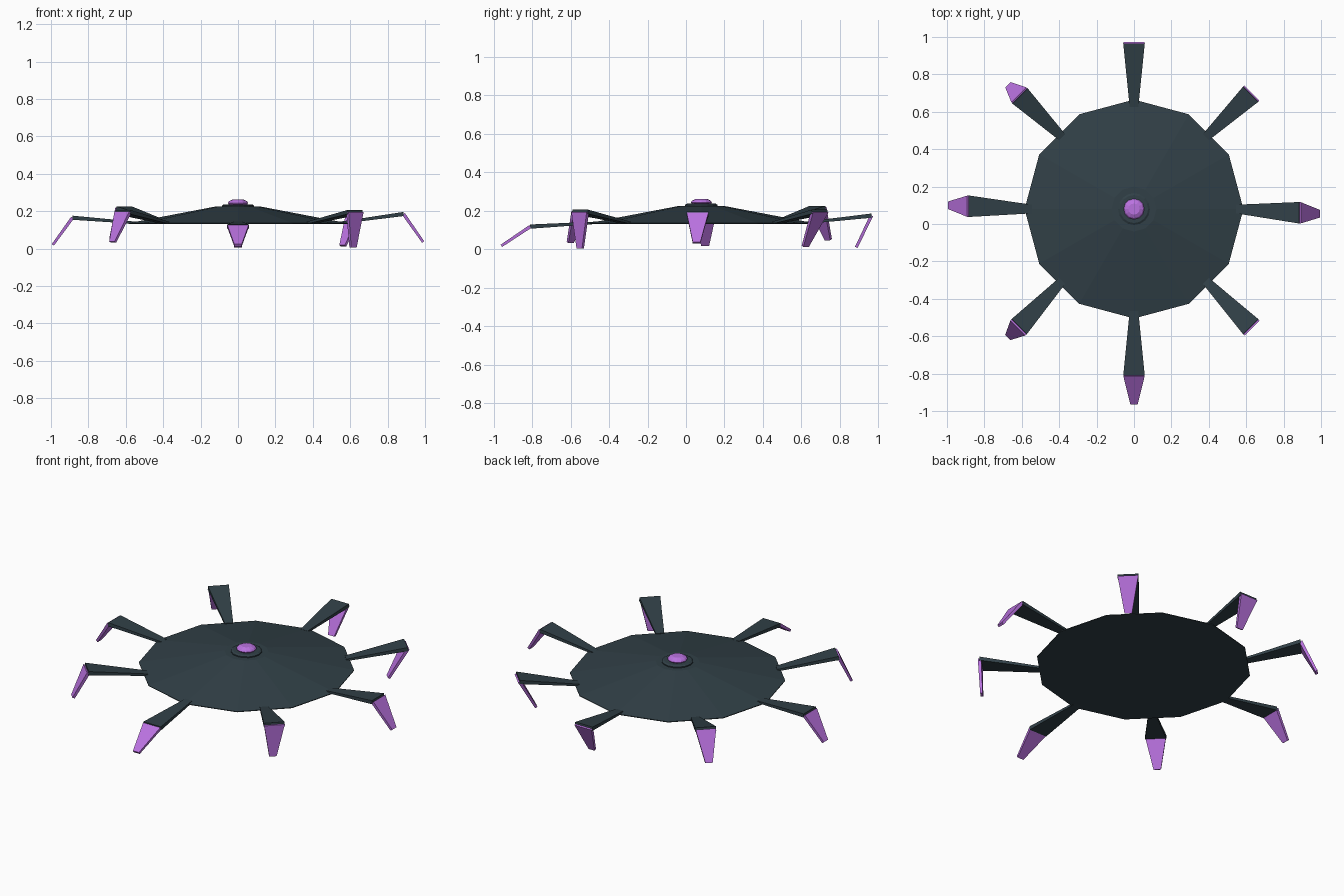
import bpy, bmesh, math
from mathutils import Vector

if "Cube" in bpy.data.objects:
    bpy.data.objects.remove(bpy.data.objects["Cube"])


def material(name, r, g, b):
    lin = [((c / 255 + 0.055) / 1.055) ** 2.4 for c in (r, g, b)]
    m = bpy.data.materials.new(name)
    m.diffuse_color = (*lin, 1)
    m.use_nodes = True
    m.node_tree.nodes["Principled BSDF"].inputs["Base Color"].default_value = m.diffuse_color
    return m


slate = material("dark slate", 49, 64, 71)
purple = material("purple", 186, 114, 224)
CENTRE = Vector((0, 0.08, 0))


def finish(bm, name, mat):
    bmesh.ops.recalc_face_normals(bm, faces=bm.faces)
    me = bpy.data.meshes.new(name)
    bm.to_mesh(me)
    bm.free()
    me.materials.append(mat)
    ob = bpy.data.objects.new(name, me)
    bpy.context.collection.objects.link(ob)
    return ob


def lathe(name, profile, sides, mat):
    """Closed stack of rings (radius, z) around the body axis."""
    bm = bmesh.new()
    rings = []
    for r, z in profile:
        rings.append([bm.verts.new(CENTRE + Vector((r * math.cos(a), r * math.sin(a), z)))
                      for a in (2 * math.pi * i / sides for i in range(sides))])
    for lo, hi in zip(rings, rings[1:]):
        for i in range(sides):
            j = (i + 1) % sides
            bm.faces.new((lo[i], lo[j], hi[j], hi[i]))
    bm.faces.new(rings[0])
    bm.faces.new(rings[-1])
    return finish(bm, name, mat)


def bar(name, p0, p1, w0, w1, t0, t1, side, mat):
    """Tapered flat bar from p0 to p1."""
    n = (p1 - p0).cross(side).normalized()
    bm = bmesh.new()
    ends = []
    for p, w, t in ((p0, w0, t0), (p1, w1, t1)):
        ends.append([bm.verts.new(p + side * (w / 2 * a) + n * (t / 2 * b))
                     for a, b in ((-1, -1), (1, -1), (1, 1), (-1, 1))])
    a, b = ends
    for i in range(4):
        j = (i + 1) % 4
        bm.faces.new((a[i], a[j], b[j], b[i]))
    bm.faces.new(a)
    bm.faces.new(b)
    return finish(bm, name, mat)


# Shallow twelve-sided body with a hub plate and a low dome
lathe("body", [(0.585, 0.132), (0.585, 0.136), (0.12, 0.225)], 12, slate)
lathe("hub_plate", [(0.085, 0.215), (0.085, 0.231), (0.075, 0.237)], 16, slate)
lathe("dome", [(0.048, 0.234), (0.055, 0.244), (0.048, 0.253), (0.03, 0.262)], 12, purple)

# Legs: knee and foot positions, each leg posed differently
LEGS = {
    "right": ((0.885, 0.06, 0.185), (0.99, 0.055, 0.035)),
    "back_right": ((0.625, 0.695, 0.195), (0.56, 0.62, 0.015)),
    "back": ((0, 0.965, 0.175), (0, 0.885, 0.01)),
    "back_left": ((-0.61, 0.685, 0.215), (-0.67, 0.74, 0.05)),
    "left": ((-0.885, 0.095, 0.165), (-0.99, 0.10, 0.02)),
    "front_left": ((-0.615, -0.55, 0.195), (-0.67, -0.602, 0.035)),
    "front": ((0, -0.81, 0.118), (0, -0.96, 0.018)),
    "front_right": ((0.625, -0.55, 0.195), (0.615, -0.55, 0.005)),
}
for i, (name, (knee, foot)) in enumerate(LEGS.items()):
    ang = math.pi / 4 * i
    radial = Vector((math.cos(ang), math.sin(ang), 0))
    side = Vector((-radial.y, radial.x, 0))
    root = CENTRE + radial * 0.545 + Vector((0, 0, 0.138))
    knee, foot = Vector(knee), Vector(foot)
    bar(name + "_upper_leg", root, knee, 0.046, 0.115, 0.012, 0.022, side, slate)
    bar(name + "_lower_leg", knee, foot, 0.113, 0.04, 0.018, 0.014, side, purple)
